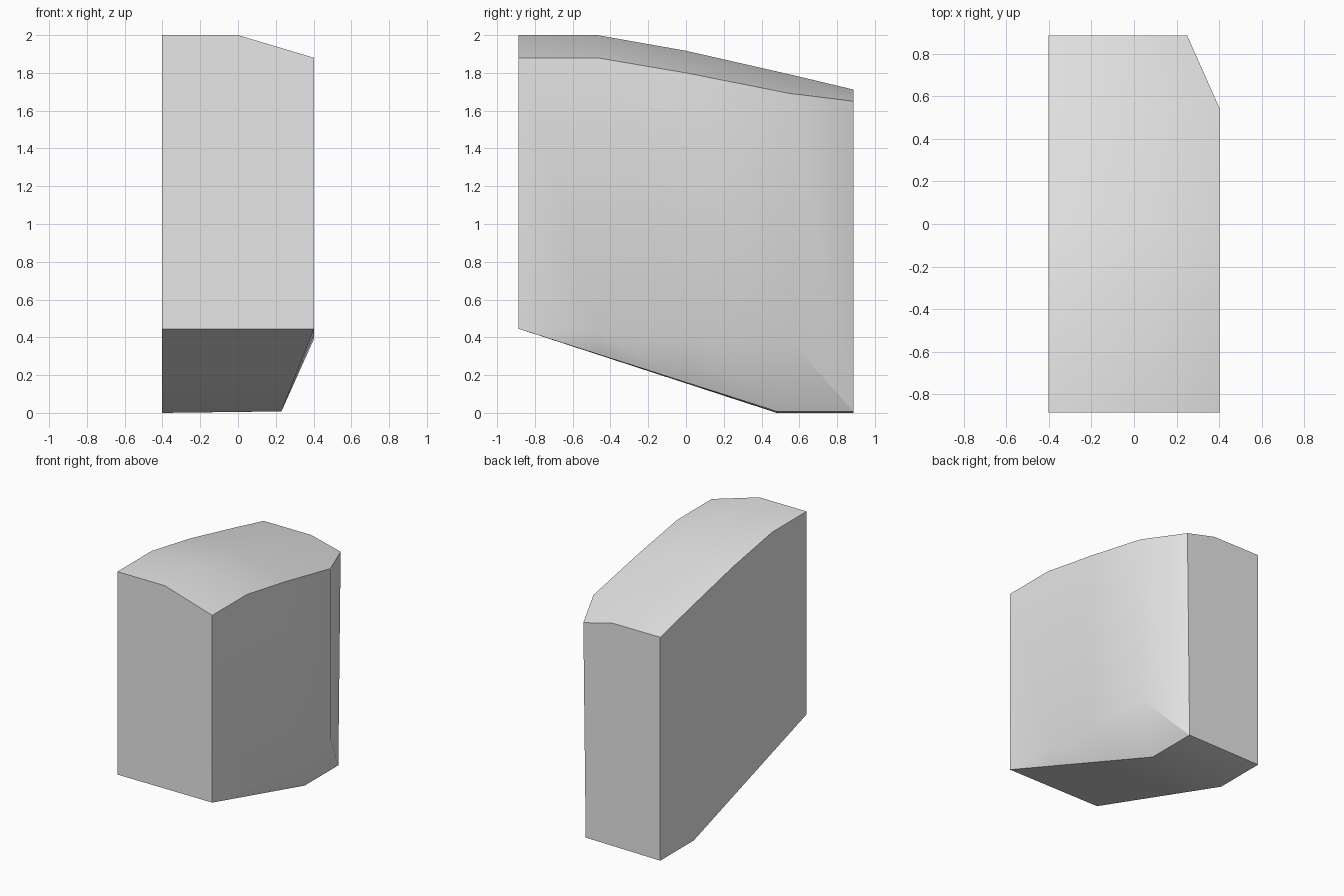
import bpy
import bmesh

old = bpy.data.objects.get("Cube")
if old:
    bpy.data.objects.remove(old, do_unlink=True)

# Single grey finish
grey = bpy.data.materials.new("light_grey")
grey.use_nodes = True
grey.diffuse_color = (0.8, 0.8, 0.8, 1)
grey.node_tree.nodes["Principled BSDF"].inputs["Base Color"].default_value = (0.8, 0.8, 0.8, 1)

HALF = 0.402
FRONT, KNEE, BACK = -0.886, 0.48, 0.886
FLOOR_FRONT, KEEL_X = 0.445, 0.23


def section(y, roof_z, shoulder_x, shoulder_z, belt_z, floor_y):
    """One closed cross-section of the block, running up the left and down the right."""
    t = min((floor_y - FRONT) / (KNEE - FRONT), 1)
    floor_z = FLOOR_FRONT * (1 - t)
    keel = (HALF + (KEEL_X - HALF) * t, floor_y, floor_z + 0.008 * t)
    belt = (HALF, y, belt_z) if belt_z else keel
    return [(-HALF, floor_y, floor_z), (-HALF, y, roof_z), (0, y, roof_z),
            (shoulder_x, y, shoulder_z), belt, keel]


# Cross-sections from front to back
sections = [
    section(FRONT, 2.0, HALF, 1.88, None, FRONT),
    section(-0.47, 2.0, HALF, 1.88, 0.43, -0.47),
    section(0.0, 1.917, HALF, 1.80, 0.41, 0.0),
    section(0.545, 1.793, HALF, 1.692, 0.39, KNEE),
    section(BACK, 1.712, 0.25, 1.65, None, BACK),
]

# Loft the skin, then close both ends
bm = bmesh.new()
rings = [[bm.verts.new(p) for p in ring] for ring in sections]
for a, b in zip(rings, rings[1:]):
    for i in range(len(a)):
        j = (i + 1) % len(a)
        bm.faces.new((a[i], a[j], b[j], b[i]))
bm.faces.new(rings[0])
bm.faces.new(rings[-1])
bmesh.ops.remove_doubles(bm, verts=bm.verts, dist=0.0005)
bmesh.ops.recalc_face_normals(bm, faces=bm.faces)

mesh = bpy.data.meshes.new("tapered_block")
bm.to_mesh(mesh)
bm.free()
mesh.materials.append(grey)
block = bpy.data.objects.new("tapered_block", mesh)
bpy.context.collection.objects.link(block)

# Soft bends inside each side, crisp outer edges
bpy.ops.object.select_all(action="DESELECT")
block.select_set(True)
bpy.context.view_layer.objects.active = block
bpy.ops.object.shade_smooth_by_angle(angle=0.56)
